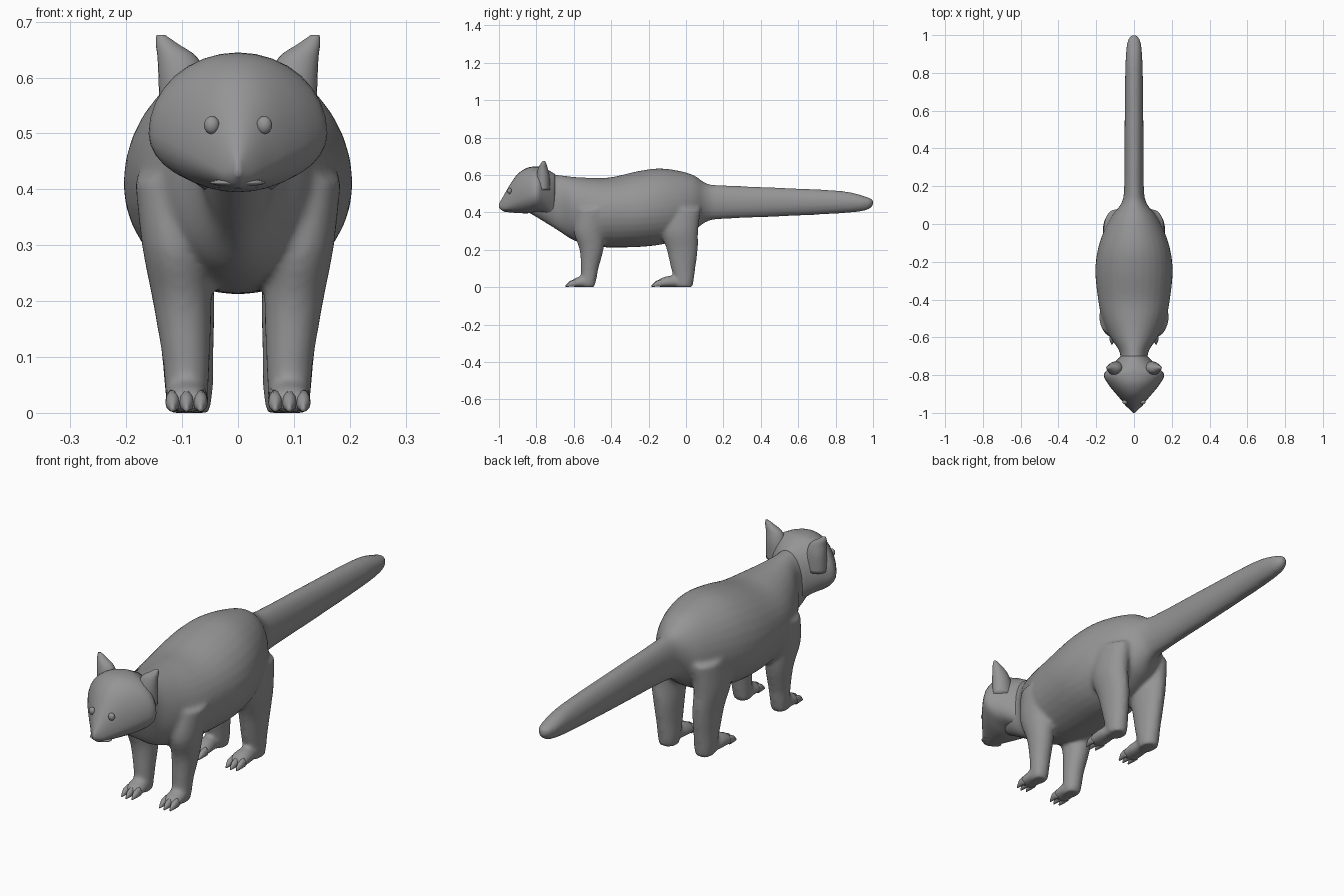
import bpy, bmesh, math
from mathutils import Vector, Matrix

if "Cube" in bpy.data.objects:
    bpy.data.objects.remove(bpy.data.objects["Cube"])

grey = bpy.data.materials.new("fur_grey")
grey.diffuse_color = (0.3, 0.3, 0.3, 1)
grey.use_nodes = True
grey.node_tree.nodes["Principled BSDF"].inputs["Base Color"].default_value = grey.diffuse_color


def spline(rows, n=4):
    """Smoothly resample rows of loft parameters."""
    out = []
    for i in range(len(rows) - 1):
        p0, p1, p2, p3 = (rows[min(max(i + k, 0), len(rows) - 1)] for k in (-1, 0, 1, 2))
        for j in range(n):
            t = j / n
            out.append([0.5 * (2 * b + (c - a) * t + (2 * a - 5 * b + 4 * c - d) * t * t
                               + (3 * b - a - 3 * c + d) * t ** 3)
                        for a, b, c, d in zip(p0, p1, p2, p3)])
    return out + [rows[-1]]


def ring_y(row, x0, n):
    """Cross-section across y: y, half width, bottom, widest height, top."""
    y, hw, zb, zc, zt = row
    pts = []
    for k in range(n):
        a = 2 * math.pi * k / n
        s = math.sin(a)
        pts.append((x0 + hw * math.cos(a), y, zc + s * (zt - zc if s > 0 else zc - zb)))
    return pts


def ring_z(row, side, n):
    """Cross-section across z: z, centre x, centre y, radius x, radius y."""
    z, xc, yc, rx, ry = row
    return [(side * xc + rx * math.cos(2 * math.pi * k / n),
             yc + ry * math.sin(2 * math.pi * k / n), z) for k in range(n)]


def loft(bm, rows, ring, offset=0, n=24):
    rings = [[bm.verts.new(p) for p in ring(r, offset, n)] for r in spline(rows)]
    for a, b in zip(rings, rings[1:]):
        for k in range(n):
            bm.faces.new((a[k], a[(k + 1) % n], b[(k + 1) % n], b[k]))
    bm.faces.new(rings[0])
    bm.faces.new(rings[-1])


def finish(bm, name):
    bmesh.ops.recalc_face_normals(bm, faces=bm.faces)
    for f in bm.faces:
        f.smooth = True
    me = bpy.data.meshes.new(name)
    bm.to_mesh(me)
    bm.free()
    me.materials.append(grey)
    ob = bpy.data.objects.new(name, me)
    bpy.context.collection.objects.link(ob)
    return ob


def blob(name, centre, radii):
    bm = bmesh.new()
    bmesh.ops.create_uvsphere(bm, u_segments=16, v_segments=10, radius=1,
                              matrix=Matrix.Translation(centre) @ Matrix.Diagonal((*radii, 1)))
    return finish(bm, name)


# Neck, torso and tail
torso = [(-.86, .06, .41, .50, .60), (-.76, .075, .35, .49, .61), (-.68, .075, .30, .47, .60),
         (-.60, .125, .25, .42, .59), (-.50, .17, .22, .40, .585), (-.40, .19, .212, .41, .588),
         (-.26, .205, .215, .41, .62), (-.15, .195, .225, .42, .635), (-.05, .165, .25, .43, .625),
         (.04, .12, .30, .44, .60), (.11, .067, .35, .455, .555), (.20, .052, .365, .455, .545),
         (.50, .05, .378, .455, .532), (.83, .046, .395, .455, .515), (.96, .036, .41, .455, .485),
         (1.0, .014, .435, .455, .468)]
front_leg = [(.42, .125, -.49, .06, .09), (.30, .112, -.515, .06, .085), (.20, .10, -.505, .053, .064),
             (.10, .093, -.515, .043, .047), (.04, .092, -.52, .039, .041), (.0, .09, -.525, .034, .035)]
hind_leg = [(.42, .10, -.03, .06, .11), (.30, .105, -.035, .06, .10), (.20, .095, -.02, .053, .083),
            (.10, .09, -.015, .046, .065), (.04, .088, -.01, .043, .052), (.0, .088, -.01, .038, .045)]
foot = [(-.49, .03, 0, .02, .04), (-.54, .038, 0, .025, .062), (-.59, .04, 0, .02, .05),
        (-.612, .034, 0, .016, .036)]
toe = [(-.59, .013, .002, .018, .042), (-.615, .012, .002, .016, .034), (-.638, .003, .002, .006, .012)]


def shift(rows, dy):
    return [(r[0] + dy, *r[1:]) for r in rows]


# Body with four legs and feet, blended into one skin
bm = bmesh.new()
loft(bm, torso, ring_y, 0, 32)
for side in (-1, 1):
    for leg, dy in ((front_leg, 0), (hind_leg, .46)):
        loft(bm, leg, ring_z, side)
        loft(bm, shift(foot, dy), ring_y, side * .092)
body = finish(bm, "body_and_legs")
remesh = body.modifiers.new("blend", 'REMESH')
remesh.mode = 'VOXEL'
remesh.voxel_size = .009
remesh.use_smooth_shade = True
smooth = body.modifiers.new("soften", 'SMOOTH')
smooth.factor = .5
smooth.iterations = 8

# Toes
for name, dy in (("front_toes", 0), ("hind_toes", .46)):
    bm = bmesh.new()
    for side in (-1, 1):
        for dx in (-.025, 0, .025):
            loft(bm, shift(toe, dy - (.006 if dx == 0 else 0)), ring_y, side * .092 + dx, 10)
    finish(bm, name)

# Head with pointed muzzle
head = [(-1.0, .004, .425, .435, .445), (-.975, .03, .405, .435, .49), (-.94, .06, .40, .45, .55),
        (-.90, .095, .397, .47, .605), (-.85, .135, .395, .49, .638), (-.80, .16, .40, .50, .645),
        (-.76, .13, .39, .50, .638), (-.70, .07, .36, .49, .605)]
bm = bmesh.new()
loft(bm, head, ring_y, 0, 32)
finish(bm, "head")

# Ears and eyes
ear = [(.52, .09, -.765, .05, .038), (.59, .098, -.765, .044, .036), (.635, .108, -.765, .036, .026),
       (.66, .127, -.762, .02, .015), (.676, .138, -.76, .008, .006)]
for side, tag in ((-1, "right"), (1, "left")):
    bm = bmesh.new()
    loft(bm, ear, ring_z, side)
    finish(bm, tag + "_ear")
    blob(tag + "_eye", Vector((side * .047, -.943, .515)), (.014, .012, .016))

# Lip
blob("lip", Vector((0, -.95, .412)), (.05, .03, .007))
